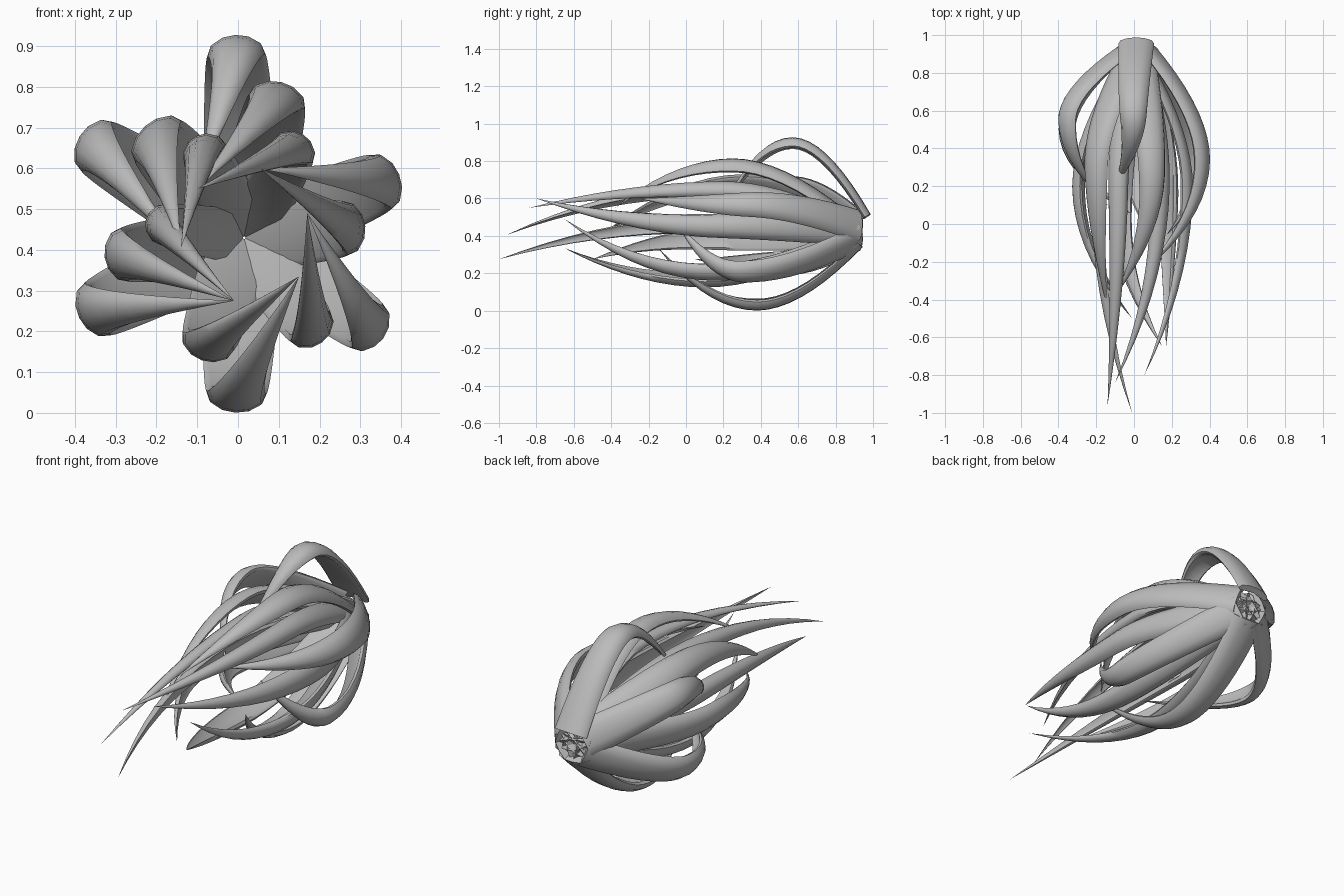
import bpy, bmesh, math
from mathutils import Vector

cube = bpy.data.objects.get("Cube")
if cube:
    bpy.data.objects.remove(cube, do_unlink=True)

# Single grey material
grey = bpy.data.materials.new("plain grey")
grey.use_nodes = True
grey.diffuse_color = (0.5, 0.5, 0.5, 1)
grey.node_tree.nodes["Principled BSDF"].inputs["Base Color"].default_value = (0.5, 0.5, 0.5, 1)

CENTRE = Vector((0.015, 0, 0.43))
STEPS = 18
# Blade section: gently domed outside, shallow hollow inside (across, outward)
SECTION = [(-1, -0.4), (-0.87, 0.08), (-0.45, 0.41), (0, 0.5), (0.45, 0.41), (0.87, 0.08),
           (1, -0.4), (0.82, -0.6), (0, -0.25), (-0.82, -0.6)]


def quad_bezier(a, b, c, t):
    return a * (1 - t) ** 2 + b * 2 * t * (1 - t) + c * t * t


def strand(name, crest, tip, width, root_radius, root_y):
    """Curved blade rising from the root to a crest, then running to a point."""
    crest, tip = Vector(crest), Vector(tip)
    out = Vector((crest.x - CENTRE.x, 0, crest.z - CENTRE.z)).normalized()
    root = CENTRE + out * root_radius + Vector((0, root_y, 0))
    rise = Vector((crest.x, crest.y + (root.y - crest.y) * 0.42, crest.z))
    fall = Vector((crest.x, crest.y + (tip.y - crest.y) * 0.5, crest.z))

    def path(t):
        if t < 0.5:
            return quad_bezier(root, rise, crest, t * 2)
        return quad_bezier(crest, fall, tip, t * 2 - 1)

    bm = bmesh.new()
    rings = []
    for i in range(STEPS):
        t = i / STEPS
        along = (path(t + 0.01) - path(max(t - 0.01, 0))).normalized()
        across = along.cross(out).normalized()
        normal = across.cross(along).normalized()
        s = max(t * 2 - 1, 0)
        near_root = max(1 - t * 2, 0)
        half = width * 0.5 * (1 + 0.35 * near_root) * (1 - s ** 1.3)
        thick = 0.055 * (1 - 0.25 * near_root) * (1 - s ** 1.6)
        rings.append([bm.verts.new(path(t) + across * u * half + normal * n * thick)
                      for u, n in SECTION])
    count = len(SECTION)
    for a, b in zip(rings, rings[1:]):
        for k in range(count):
            j = (k + 1) % count
            bm.faces.new((a[k], a[j], b[j], b[k]))
    point = bm.verts.new(tip)
    for k in range(count):
        bm.faces.new((rings[-1][k], rings[-1][(k + 1) % count], point))
    bm.faces.new(rings[0])
    bmesh.ops.recalc_face_normals(bm, faces=bm.faces)
    mesh = bpy.data.meshes.new(name)
    bm.to_mesh(mesh)
    bm.free()
    mesh.materials.append(grey)
    obj = bpy.data.objects.new(name, mesh)
    bpy.context.collection.objects.link(obj)
    bpy.ops.object.select_all(action="DESELECT")
    obj.select_set(True)
    bpy.context.view_layer.objects.active = obj
    bpy.ops.object.shade_smooth_by_angle(angle=math.radians(60))


# Six clusters: shared tip (x, z), then (crest, tip y, width) from short to long
CLUSTERS = {
    "top": ((-0.10, 0.55), [((-0.005, 0.57, 0.90), 0.2, 0.14),
                            ((0.10, 0.25, 0.785), -0.38, 0.14),
                            ((0.145, 0.2, 0.66), -0.84, 0.11)]),
    "upper_left": ((0.055, 0.60), [((0.37, 0.34, 0.575), -0.25, 0.14),
                                   ((0.285, 0.2, 0.455), -0.80, 0.13)]),
    "lower_left": ((0.17, 0.49), [((0.335, 0.3, 0.2), -0.06, 0.13),
                                  ((0.19, 0.15, 0.195), -0.65, 0.12)]),
    "bottom": ((0.15, 0.335), [((-0.005, 0.38, 0.028), -0.15, 0.145),
                               ((-0.08, 0.1, 0.155), -0.65, 0.13)]),
    "lower_right": ((-0.01, 0.275), [((-0.365, 0.5, 0.245), 0.05, 0.14),
                                     ((-0.30, 0.2, 0.385), -0.50, 0.13),
                                     ((-0.20, 0.15, 0.465), -1.0, 0.10)]),
    "upper_right": ((-0.14, 0.405), [((-0.365, 0.55, 0.665), 0.1, 0.14),
                                     ((-0.21, 0.3, 0.683), -0.45, 0.15),
                                     ((-0.09, 0.2, 0.655), -0.96, 0.11)]),
}
LENGTHS = ("short", "middle", "long")

for place, ((tx, tz), blades) in CLUSTERS.items():
    for i, (crest, tip_y, width) in enumerate(blades):
        label = "long" if i == len(blades) - 1 else LENGTHS[i]
        strand(f"{place}_{label}_strand", crest, (tx, tip_y, tz), width,
               0.075 if i == 0 else 0.012, 0.97 if place == "top" and i == 0 else 0.93)
